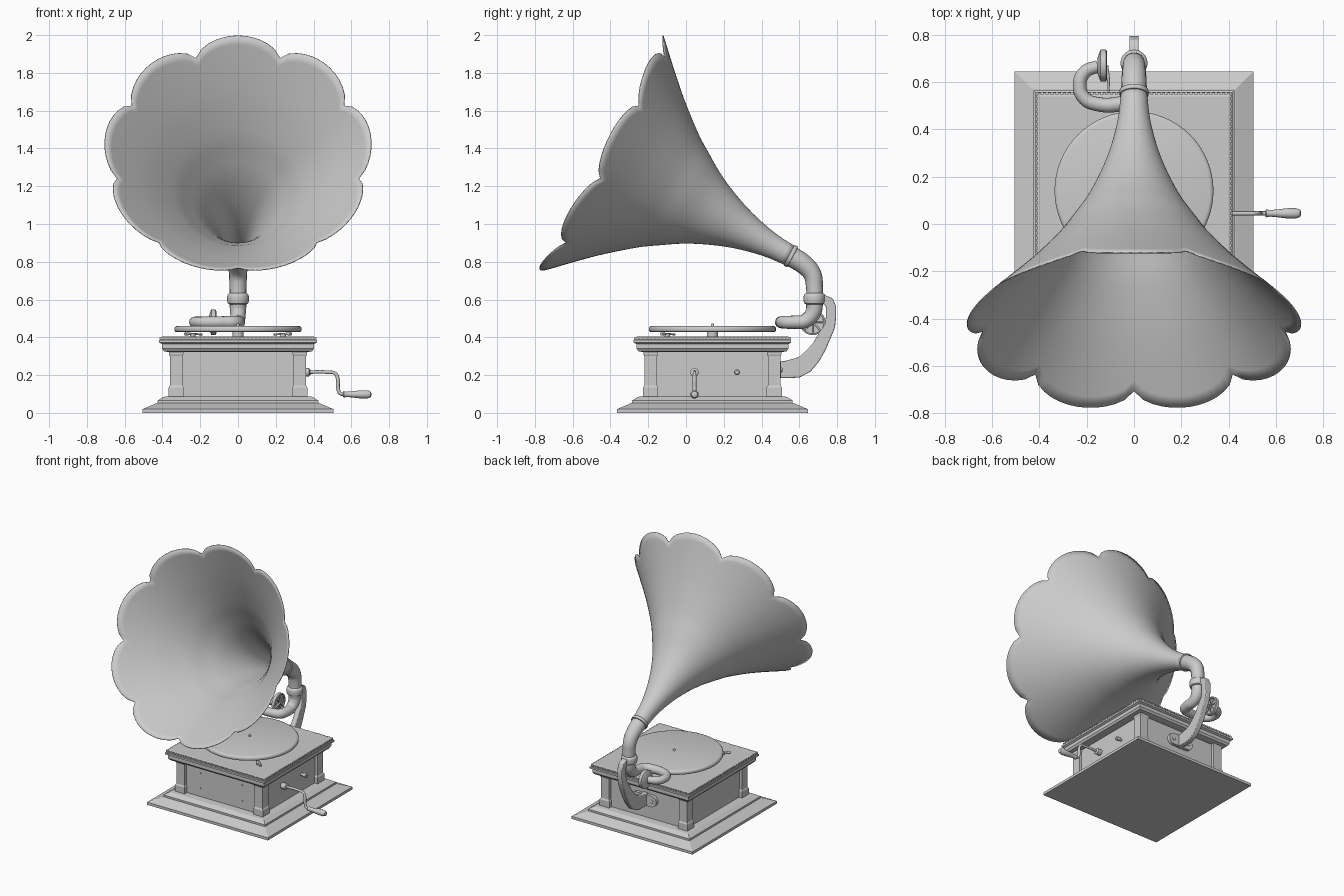
import bpy, bmesh, math
from mathutils import Vector

if "Cube" in bpy.data.objects:
    bpy.data.objects.remove(bpy.data.objects["Cube"])

CY = 0.14  # centre of the cabinet in y


def finish(name, bm, smooth=True):
    bmesh.ops.recalc_face_normals(bm, faces=bm.faces)
    me = bpy.data.meshes.new(name)
    bm.to_mesh(me)
    bm.free()
    ob = bpy.data.objects.new(name, me)
    bpy.context.collection.objects.link(ob)
    if smooth:
        smooth_edges(ob)
    return ob


def smooth_edges(ob):
    bpy.ops.object.select_all(action='DESELECT')
    ob.select_set(True)
    bpy.context.view_layer.objects.active = ob
    bpy.ops.object.shade_smooth_by_angle(angle=math.radians(40))


def skin(bm, rings, cap=True):
    for a, b in zip(rings, rings[1:]):
        n = len(a)
        for i in range(n):
            bm.faces.new((a[i], a[(i + 1) % n], b[(i + 1) % n], b[i]))
    if cap:
        bm.faces.new(rings[0])
        bm.faces.new(rings[-1])


def square_stack(name, profile, cx=0, cy=CY):
    """Square moulding from (half width, z) points."""
    bm = bmesh.new()
    skin(bm, [[bm.verts.new((cx + h * sx, cy + h * sy, z))
               for sx, sy in ((-1, -1), (1, -1), (1, 1), (-1, 1))] for h, z in profile])
    return finish(name, bm, False)


def lathe(name, profile, origin, axis, n=32):
    """Turned part from (radius, distance along axis) points."""
    d = Vector(axis).normalized()
    u = d.orthogonal().normalized()
    v = d.cross(u)
    bm = bmesh.new()
    skin(bm, [[bm.verts.new(Vector(origin) + d * t + r * (u * math.cos(a) + v * math.sin(a)))
               for a in (2 * math.pi * i / n for i in range(n))] for r, t in profile])
    return finish(name, bm)


def tube(name, pts):
    """Smooth pipe through (x, y, z, radius) points."""
    cu = bpy.data.curves.new(name, 'CURVE')
    cu.dimensions = '3D'
    cu.bevel_depth = 1
    cu.bevel_resolution = 6
    cu.use_fill_caps = True
    cu.resolution_u = 8
    sp = cu.splines.new('BEZIER')
    sp.bezier_points.add(len(pts) - 1)
    for p, (x, y, z, r) in zip(sp.bezier_points, pts):
        p.co = (x, y, z)
        p.radius = r
        p.handle_left_type = p.handle_right_type = 'AUTO'
    ob = bpy.data.objects.new(name, cu)
    bpy.context.collection.objects.link(ob)
    bpy.ops.object.select_all(action='DESELECT')
    ob.select_set(True)
    bpy.context.view_layer.objects.active = ob
    bpy.ops.object.convert(target='MESH')
    smooth_edges(bpy.context.view_layer.objects.active)


# Cabinet: plinth, recessed body, corner pillars, lid
square_stack("plinth", [(.505, 0), (.505, .02), (.43, .052), (.425, .052), (.425, .066),
                        (.415, .072), (.395, .085), (.36, .088)])
square_stack("cabinet_body", [(.34, .08), (.34, .335)])
for i, (sx, sy) in enumerate(((-1, -1), (1, -1), (1, 1), (-1, 1))):
    square_stack(f"corner_pillar_{i}", [(.04, .08), (.04, .135), (.034, .145), (.034, .30),
                                        (.038, .31), (.038, .335)], .327 * sx, CY + .327 * sy)
square_stack("lid", [(.37, .322), (.392, .326), (.402, .34), (.402, .365), (.417, .372),
                     (.417, .385), (.408, .39), (.408, .401), (.40, .404)])

# Beaded trim round the lid edge
bm = bmesh.new()
for k in range(-19, 20):
    for q in range(4):
        a = q * math.pi / 2
        x, y = k * .021, .409
        ret = bmesh.ops.create_cube(bm, size=.012)
        bmesh.ops.translate(bm, verts=ret["verts"], vec=(
            x * math.cos(a) - y * math.sin(a), CY + x * math.sin(a) + y * math.cos(a), .394))
finish("lid_bead_trim", bm, False)

# Panel screws on the front
for sx in (-1, 1):
    for z in (.15, .265):
        lathe("panel_screw", [(.006, 0), (.006, .006)], (.175 * sx, CY - .338, z), (0, -1, 0), 10)

# Turntable and spindle
lathe("turntable", [(.318, .427), (.332, .43), (.336, .436), (.336, .45), (.33, .458),
                    (.32, .461)], (0, CY, 0), (0, 0, 1), 64)
lathe("spindle", [(.03, .40), (.03, .428), (.008, .43), (.008, .468), (.004, .473)],
      (0, CY, 0), (0, 0, 1), 16)

# Brake and speed levers on the lid
for sx in (-1, 1):
    tube("lid_lever", [(.19 * sx, -.06, .415, .005), (.24 * sx, -.10, .418, .005),
                       (.28 * sx, -.13, .418, .009)])
    lathe("lever_pivot", [(.014, .40), (.014, .42), (.008, .424)], (.24 * sx, -.10, 0), (0, 0, 1), 16)

# Crank with handle, and side knob
lathe("crank_bushing", [(.022, 0), (.022, .035), (.015, .04)], (.34, .045, .215), (1, 0, 0), 20)
tube("crank_arm", [(.35, .045, .215, .009), (.48, .045, .215, .009), (.515, .045, .208, .009),
                   (.528, .045, .18, .01), (.53, .045, .13, .01), (.54, .045, .104, .009),
                   (.58, .045, .098, .009)])
lathe("crank_handle", [(.013, .555), (.017, .56), (.014, .575), (.016, .60), (.022, .65),
                       (.022, .685), (.016, .702), (.006, .706)], (0, .045, .098), (1, 0, 0), 20)
lathe("side_knob", [(.009, 0), (.009, .02), (.015, .022), (.015, .045), (.01, .05)],
      (.338, .27, .215), (1, 0, 0), 20)

# Horn: flared bell about a slanted axis, edge cut into nine petals
O, D = Vector((0, .555, .83)), Vector((0, -.882, .471))
U, X = Vector((0, .471, .882)), Vector((1, 0, 0))
PROFILE = [(0, .056), (.12, .067), (.257, .097), (.379, .138), (.525, .205), (.65, .283),
           (.73, .336), (.886, .464), (1.0, .57), (1.15, .718)]


def horn_radius(s):
    """Catmull-style interpolation of the bell profile."""
    P = PROFILE
    i = max(j for j in range(len(P) - 1) if P[j][0] <= s)

    def slope(j):
        a, b = P[max(j - 1, 0)], P[min(j + 1, len(P) - 1)]
        return (b[1] - a[1]) / (b[0] - a[0])
    h = P[i + 1][0] - P[i][0]
    t = (s - P[i][0]) / h
    return ((2*t**3 - 3*t*t + 1) * P[i][1] + (t**3 - 2*t*t + t) * h * slope(i)
            + (3*t*t - 2*t**3) * P[i + 1][1] + (t**3 - t*t) * h * slope(i + 1))


bm = bmesh.new()
PER, ROWS = 12, 32
rings = []
for j in range(ROWS + 1):
    ring = []
    for i in range(9 * PER):
        u = 2 * (i % PER) / PER - 1
        a = math.radians(-20) + 2 * math.pi * i / (9 * PER)
        s = j / ROWS * (1.082 + .063 * (1 - u * u) ** .7)
        r = horn_radius(s)
        ring.append(bm.verts.new(O + D * s + r * (U * math.cos(a) + X * math.sin(a))))
    rings.append(ring)
skin(bm, rings, cap=False)
horn = finish("horn", bm)
mod = horn.modifiers.new("thickness", 'SOLIDIFY')
mod.thickness = .005

# Neck elbow and collars
lathe("horn_collar", [(.05, -.012), (.061, -.01), (.063, 0), (.061, .01), (.056, .012)], O, D)
tube("neck_elbow", [(0, .68, .58, .044), (0, .68, .67, .045), (0, .668, .735, .048),
                    (0, .625, .785, .052), (0, .56, .827, .055)])
lathe("neck_collar", [(.045, .575), (.054, .58), (.057, .59), (.057, .618), (.054, .628),
                      (.045, .634)], (0, .68, 0), (0, 0, 1))

# Tone arm: down from the collar, forward, then a U-bend to the sound box
tube("tone_arm", [(0, .68, .59, .046), (0, .675, .535, .042), (0, .635, .488, .037),
                  (0, .57, .48, .035), (-.018, .522, .48, .034), (-.07, .506, .48, .032),
                  (-.15, .506, .48, .030), (-.208, .53, .48, .029), (-.23, .585, .48, .029),
                  (-.208, .642, .48, .028), (-.15, .667, .48, .026)])

# Sound box with ring, spokes and needle
SB = Vector((-.155, .67, .48))
lathe("sound_box", [(.03, 0), (.055, .008), (.068, .014), (.068, .036), (.06, .04),
                    (.054, .036), (.054, .028), (.01, .028)], SB, (1, 0, 0))
for k in range(4):
    a = k * math.pi / 4
    d = Vector((0, math.cos(a), math.sin(a))) * .058
    p, q = SB + Vector((.034, 0, 0)) + d, SB + Vector((.034, 0, 0)) - d
    tube("sound_box_spoke", [(*p, .004), (*q, .004)])
tube("needle_arm", [(-.115, .67, .48, .006), (-.108, .61, .475, .006), (-.108, .56, .468, .004)])

# Rear support bracket and its mounting plate
BRACKET = [(.47, .23, .045), (.53, .23, .046), (.585, .237, .052), (.63, .258, .05),
           (.67, .30, .044), (.705, .35, .038), (.735, .41, .034), (.762, .46, .028),
           (.768, .51, .027), (.768, .56, .027), (.757, .588, .027), (.73, .60, .024),
           (.70, .60, .022)]
bm = bmesh.new()
rings = []
for i, (y, z, w) in enumerate(BRACKET):
    a, b = BRACKET[max(i - 1, 0)], BRACKET[min(i + 1, len(BRACKET) - 1)]
    n = Vector((0, -(b[1] - a[1]), b[0] - a[0])).normalized()
    rings.append([bm.verts.new(Vector((x, y, z)) + n * w * s)
                  for x, s in ((-.02, -1), (.02, -1), (.02, 1), (-.02, 1))])
skin(bm, rings)
bracket = finish("support_bracket", bm)
bev = bracket.modifiers.new("soft_edges", 'BEVEL')
bev.width = .005
bev.segments = 2
bm = bmesh.new()
angles = [math.pi * k / 24 for k in range(48)]
skin(bm, [[bm.verts.new((math.copysign(.06, math.cos(a + .01)) + .042 * math.cos(a), y,
                         .228 + .042 * math.sin(a))) for a in angles] for y in (.475, .503)])
finish("bracket_plate", bm)
for sx in (-1, 1):
    lathe("plate_screw", [(.013, 0), (.013, .006), (.006, .01)], (.065 * sx, .502, .228), (0, 1, 0), 16)
